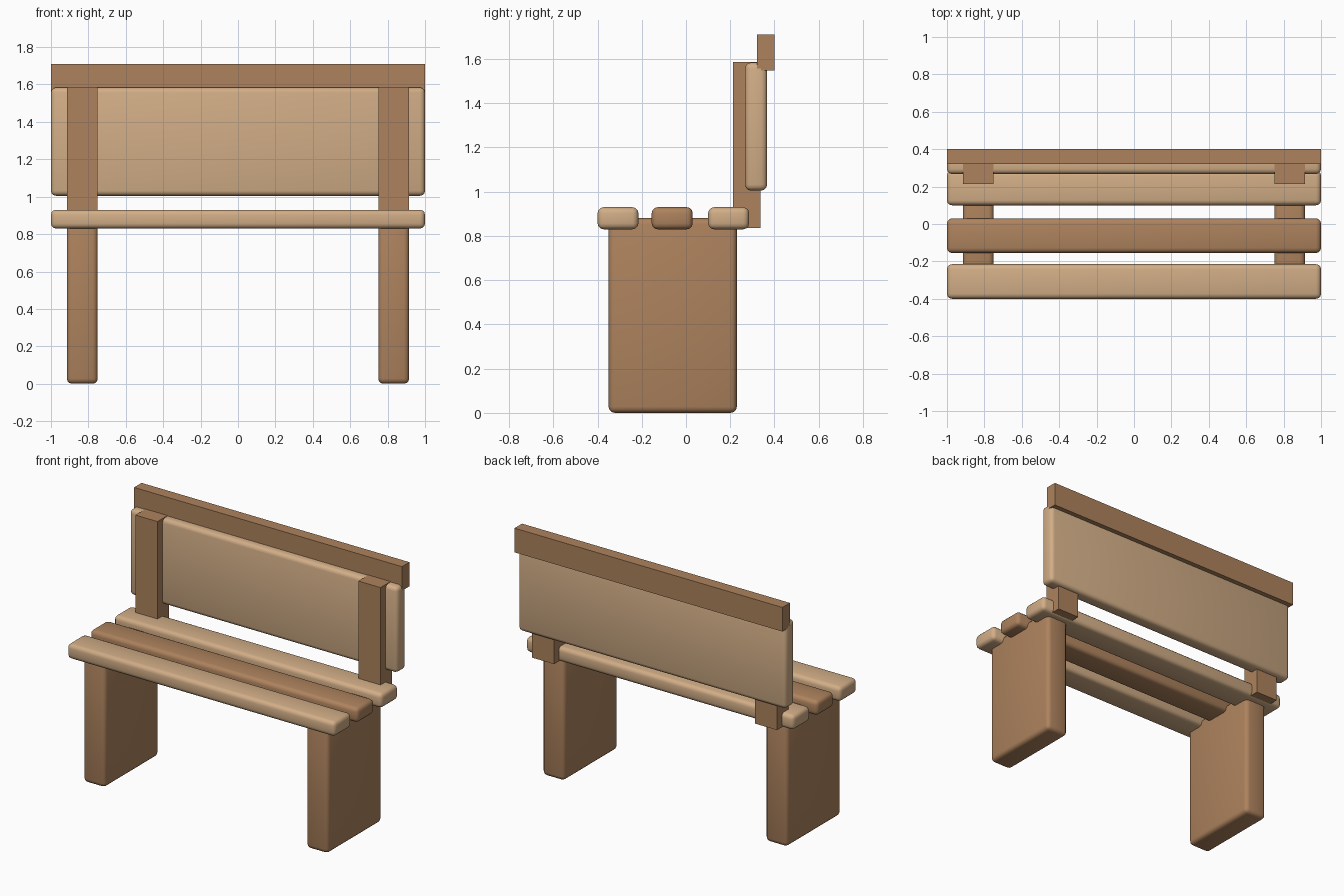
import bpy
import bmesh
from mathutils import Vector

cube = bpy.data.objects.get("Cube")
if cube:
    bpy.data.objects.remove(cube, do_unlink=True)


def make_material(name, color):
    mat = bpy.data.materials.new(name)
    mat.use_nodes = True
    mat.diffuse_color = color
    bsdf = next(n for n in mat.node_tree.nodes if n.type == 'BSDF_PRINCIPLED')
    bsdf.inputs["Base Color"].default_value = color
    bsdf.inputs["Roughness"].default_value = 0.8
    return mat


light_wood = make_material("light wood", (0.64, 0.42, 0.24, 1))
brown_wood = make_material("brown wood", (0.42, 0.225, 0.11, 1))


def board(name, x, y, z, mat, rounding=0.0):
    """Box spanning three (low, high) ranges, with optional soft rounded edges."""
    low, high = Vector((x[0], y[0], z[0])), Vector((x[1], y[1], z[1]))
    size, centre = high - low, (low + high) / 2
    bm = bmesh.new()
    bmesh.ops.create_cube(bm, size=1)
    bmesh.ops.scale(bm, vec=size, verts=bm.verts)
    if rounding:
        bmesh.ops.bevel(bm, geom=bm.edges[:], offset=rounding, segments=3,
                        profile=0.5, affect='EDGES')
        for face in bm.faces:
            face.smooth = True
    mesh = bpy.data.meshes.new(name)
    bm.to_mesh(mesh)
    bm.free()
    mesh.materials.append(mat)
    obj = bpy.data.objects.new(name, mesh)
    obj.location = centre
    bpy.context.collection.objects.link(obj)
    return obj


full = (-1, 1)

# Seat slats
slats = (("front", -0.40, light_wood), ("middle", -0.155, brown_wood),
         ("rear", 0.10, light_wood))
for label, y, mat in slats:
    board(label + "_seat_slat", full, (y, y + 0.185), (0.83, 0.93), mat, 0.027)

# Slab legs and back posts on both sides
for label, x in (("left", (0.75, 0.915)), ("right", (-0.915, -0.75))):
    board(label + "_leg", x, (-0.35, 0.23), (0, 0.88), brown_wood, 0.028)
    board(label + "_back_post", x, (0.213, 0.336), (0.835, 1.587), brown_wood)

# Backrest panel and the rail on top of it
board("backrest_panel", full, (0.267, 0.367), (1.005, 1.584), light_wood, 0.027)
board("top_rail", full, (0.32, 0.40), (1.547, 1.71), brown_wood)
